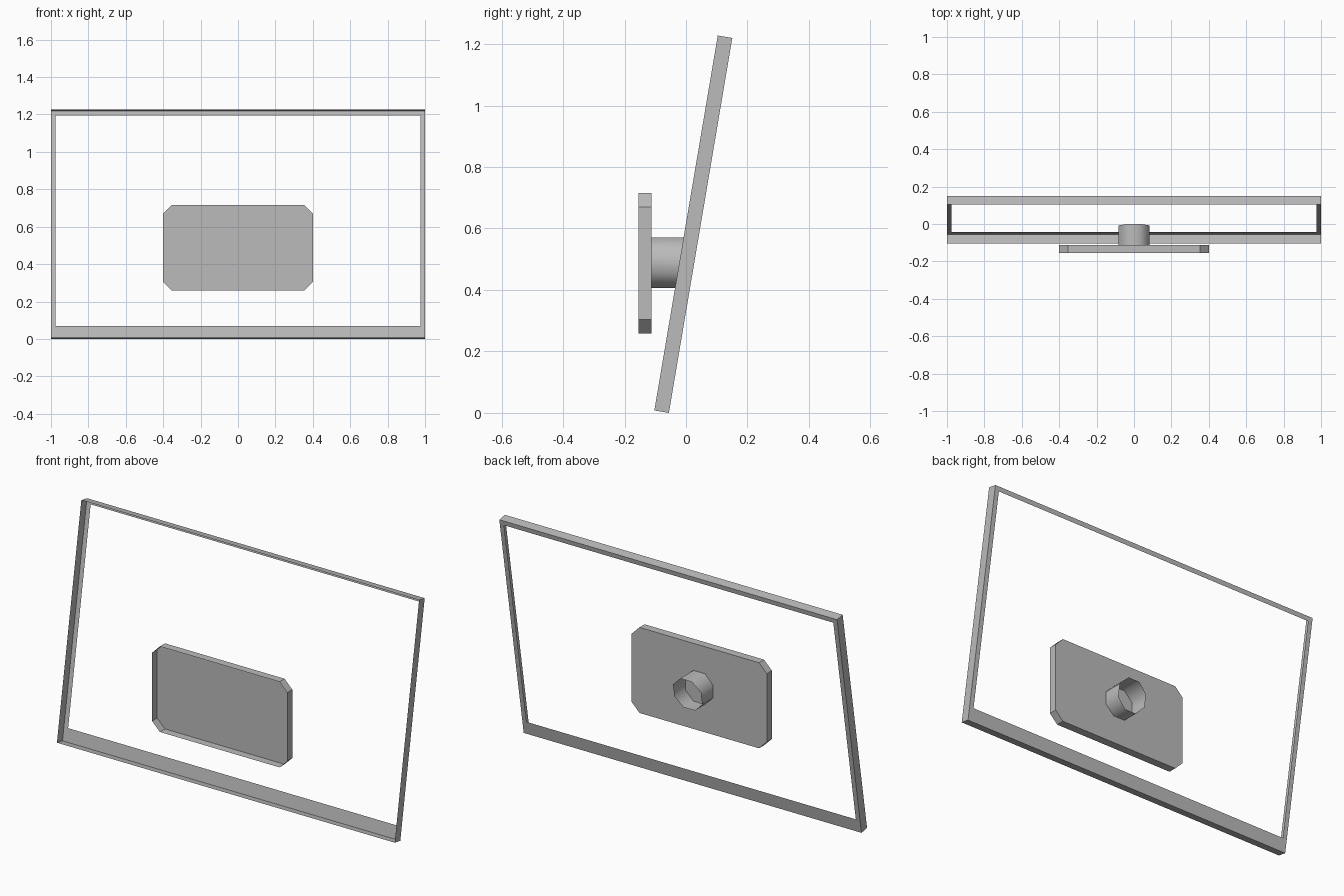
import bpy
import bmesh
from math import sin, cos, tan, pi, radians

cube = bpy.data.objects.get("Cube")
if cube:
    bpy.data.objects.remove(cube, do_unlink=True)

TILT = radians(9.6)

grey = bpy.data.materials.new("plain_grey")
grey.use_nodes = True
GREY = (0.5, 0.5, 0.5, 1)
grey.diffuse_color = GREY
grey.node_tree.nodes["Principled BSDF"].inputs["Base Color"].default_value = GREY


def shell(name, loops, cap=False):
    """Skin a row of equal-length closed loops; optionally close the last one."""
    bm = bmesh.new()
    rings = [[bm.verts.new(p) for p in loop] for loop in loops]
    for a, b in zip(rings, rings[1:]):
        n = len(a)
        for i in range(n):
            j = (i + 1) % n
            bm.faces.new((a[i], a[j], b[j], b[i]))
    if cap:
        bm.faces.new(rings[-1])
    mesh = bpy.data.meshes.new(name)
    bm.to_mesh(mesh)
    bm.free()
    mesh.materials.append(grey)
    obj = bpy.data.objects.new(name, mesh)
    bpy.context.collection.objects.link(obj)
    return obj


def rectangle(half, low, high, y):
    return [(-half, y, low), (-half, y, high), (half, y, high), (half, y, low)]


# Tilted screen surround: thin outer walls and a narrow rim along the back
depth, height = 0.048, 1.237
frame = shell("screen_frame", [
    rectangle(1, 0, height, 0),
    rectangle(1, 0, height, depth),
    rectangle(0.975, 0.071, height - 0.025, depth),
])
frame.rotation_euler.x = -TILT
frame.location = (0, -0.103, depth * sin(TILT))


# Wall plate: shallow tray with clipped corners, open at the front
def clipped(y, w=0.4, h=0.229, c=0.046, mid=0.487):
    corner = [(w, c - h), (w, h - c), (w - c, h), (c - w, h)]
    corner += [(-x, -z) for x, z in corner]
    return [(x, y, z + mid) for x, z in corner]


shell("wall_plate", [clipped(-0.155), clipped(-0.112)], cap=True)


# Hollow neck, cut at the back to the slope of the screen
def neck_ring(end, sides=8, radius=0.089, mid=0.489):
    ring = []
    for i in range(sides):
        a = (i + 0.5) * 2 * pi / sides
        z = mid + radius * sin(a)
        ring.append((radius * cos(a), end(z), z))
    return ring


neck = shell("mount_neck", [
    neck_ring(lambda z: -0.112),
    neck_ring(lambda z: -0.096 + z * tan(TILT)),
])
for face in neck.data.polygons:
    face.use_smooth = True
